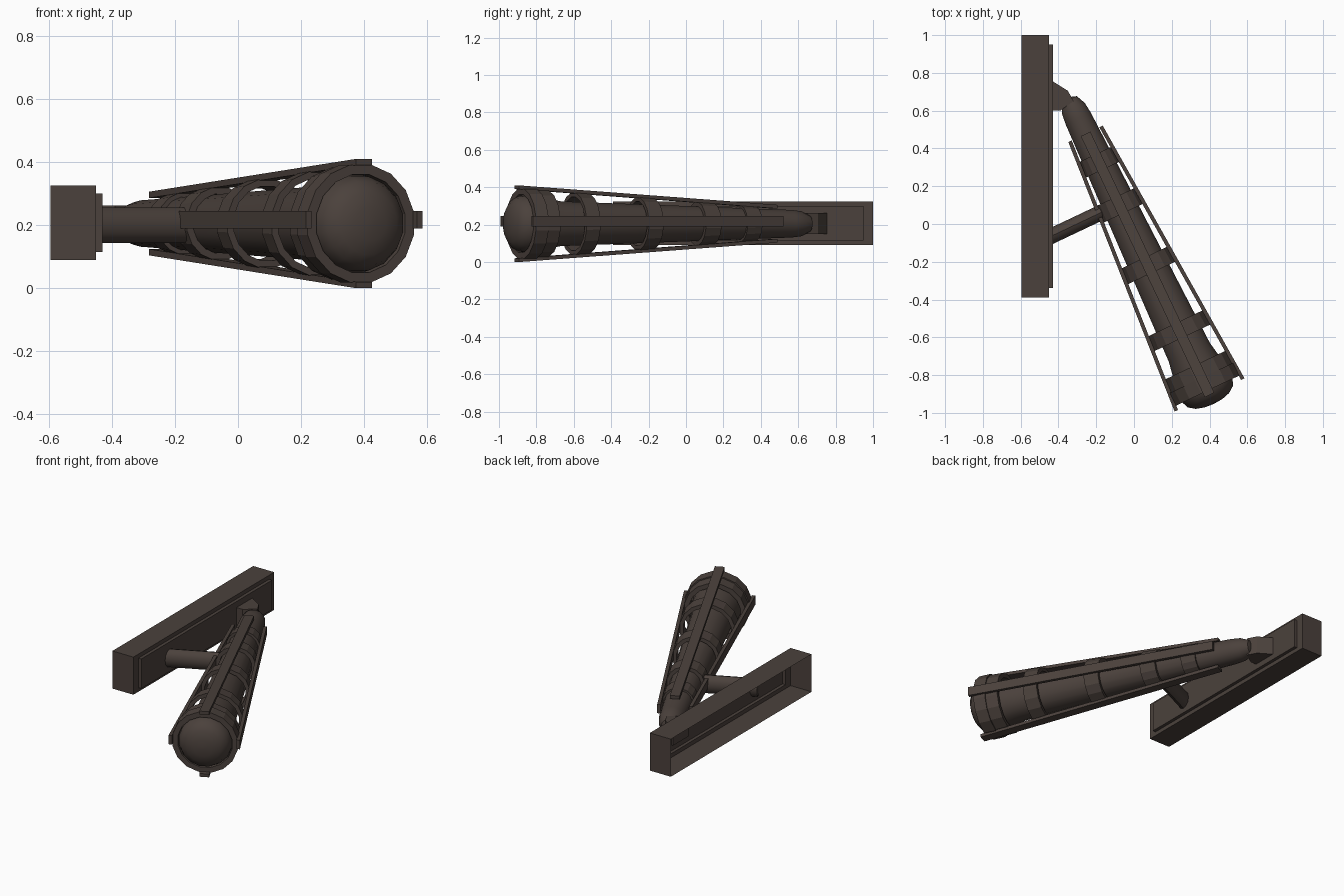
import bpy, bmesh, math
from mathutils import Matrix, Vector

if "Cube" in bpy.data.objects:
    bpy.data.objects.remove(bpy.data.objects["Cube"])

brown = bpy.data.materials.new("dark_brown_iron")
brown.diffuse_color = (0.070, 0.053, 0.045, 1)
brown.use_nodes = True
brown.node_tree.nodes["Principled BSDF"].inputs["Base Color"].default_value = brown.diffuse_color

# Frame along the torch: local Z runs from the wide end to the narrow end
ZC = 0.205
ax = Vector((-0.429, 0.903, 0)).normalized()
side = Vector((ax.y, -ax.x, 0))
TORCH = Matrix.Translation((0.40, -0.905, ZC)) @ Matrix((side, ax.cross(side), ax)).transposed().to_4x4()


def make(name, bm, matrix=None, smooth=False, recalc=True):
    if matrix:
        bm.transform(matrix)
    if recalc:
        bmesh.ops.recalc_face_normals(bm, faces=bm.faces)
    me = bpy.data.meshes.new(name)
    bm.to_mesh(me)
    bm.free()
    ob = bpy.data.objects.new(name, me)
    bpy.context.collection.objects.link(ob)
    me.materials.append(brown)
    if smooth:
        bpy.ops.object.select_all(action='DESELECT')
        ob.select_set(True)
        bpy.context.view_layer.objects.active = ob
        bpy.ops.object.shade_smooth_by_angle(angle=math.radians(35))
    return ob


def loft(loops, cap_start=False, cap_end=False, closed=False):
    bm = bmesh.new()
    rows = [[bm.verts.new(p) for p in loop] for loop in loops]
    pairs = list(zip(rows, rows[1:])) + ([(rows[-1], rows[0])] if closed else [])
    for a, b in pairs:
        for i in range(len(a)):
            j = (i + 1) % len(a)
            bm.faces.new((a[i], a[j], b[j], b[i]))
    if cap_start:
        bm.faces.new(rows[0][::-1])
    if cap_end:
        bm.faces.new(rows[-1])
    return bm


def circle(r, z, n=16):
    return [(r * math.cos(2 * math.pi * (i + 0.5) / n), r * math.sin(2 * math.pi * (i + 0.5) / n), z)
            for i in range(n)]


def lathe(name, profile, closed=False, smooth=False):
    bm = loft([circle(r, z) for r, z in profile], not closed, not closed, closed)
    return make(name, bm, TORCH, smooth)


# Wall plate: shell open at the back, with a raised front panel
def rect(x, inset_y, inset_z):
    y0, y1, z0, z1 = -0.39 + inset_y, 1.0 - inset_y, 0.09 + inset_z, 0.325 - inset_z
    return [(x, y0, z0), (x, y1, z0), (x, y1, z1), (x, y0, z1)]


make("wall_plate", loft([rect(-0.595, 0, 0), rect(-0.45, 0, 0), rect(-0.45, 0.05, 0.025),
                         rect(-0.43, 0.05, 0.025)], cap_end=True))

# Tapered handle with a rounded narrow end
lathe("handle", [(0.145, 0.03), (0.14, 0.15), (0.122, 0.25), (0.075, 1.62), (0.068, 1.68),
                 (0.045, 1.73), (0.02, 1.74)], smooth=True)

# Domed head inside the front ring
lathe("domed_head", [(0.155, 0.06), (0.152, 0.03), (0.135, -0.01), (0.10, -0.035),
                     (0.055, -0.048), (0.01, -0.052)], smooth=True)

# Stepped front ring and the four hollow bands
lathe("front_ring", [(0.19, 0.025), (0.19, 0.10), (0.183, 0.10), (0.18, 0.175),
                     (0.152, 0.175), (0.158, 0.025)], closed=True)
for i, (t0, t1, r) in enumerate([(0.335, 0.42, 0.165), (0.715, 0.805, 0.14),
                                 (1.065, 1.16, 0.115), (1.32, 1.41, 0.097)]):
    lathe(f"band_{i + 1}", [(r + 0.003, t0), (r - 0.003, t1), (r - 0.026, t1), (r - 0.02, t0)], closed=True)

# Four long straps around the bands
for k in range(4):
    w = 0.028
    ends = [[(r - 0.02, -w, t), (r, -w, t), (r, w, t), (r - 0.02, w, t)]
            for r, t in ((0.205, 0.0), (0.101, 1.53))]
    shift = Matrix.Translation((0, -0.012 if k % 2 == 0 else 0, 0))
    make(f"strap_{k + 1}", loft(ends, True, True), TORCH @ shift @ Matrix.Rotation(k * math.pi / 2, 4, 'Z'))

# Lower support strut between plate and handle
d = Vector((0.903, 0.429, 0))
u = Vector((-0.429, 0.903, 0))
start, end = Vector((-0.45, -0.07, 0.2)), Vector((-0.10, 0.096, 0.2))
loops = []
for c in (start, end):
    loops.append([c + u * 0.041 * math.cos(a) + Vector((0, 0, 0.056 * math.sin(a)))
                  for a in (2 * math.pi * i / 12 for i in range(12))])
make("support_strut", loft(loops, True, True), smooth=True)

# Upper bracket holding the narrow end
outline = [(-0.44, 0.755), (-0.43, 0.755), (-0.35, 0.705), (-0.32, 0.65), (-0.39, 0.60), (-0.44, 0.60)]
make("upper_bracket", loft([[(x, y, z) for x, y in outline] for z in (0.15, 0.262)], True, True))
